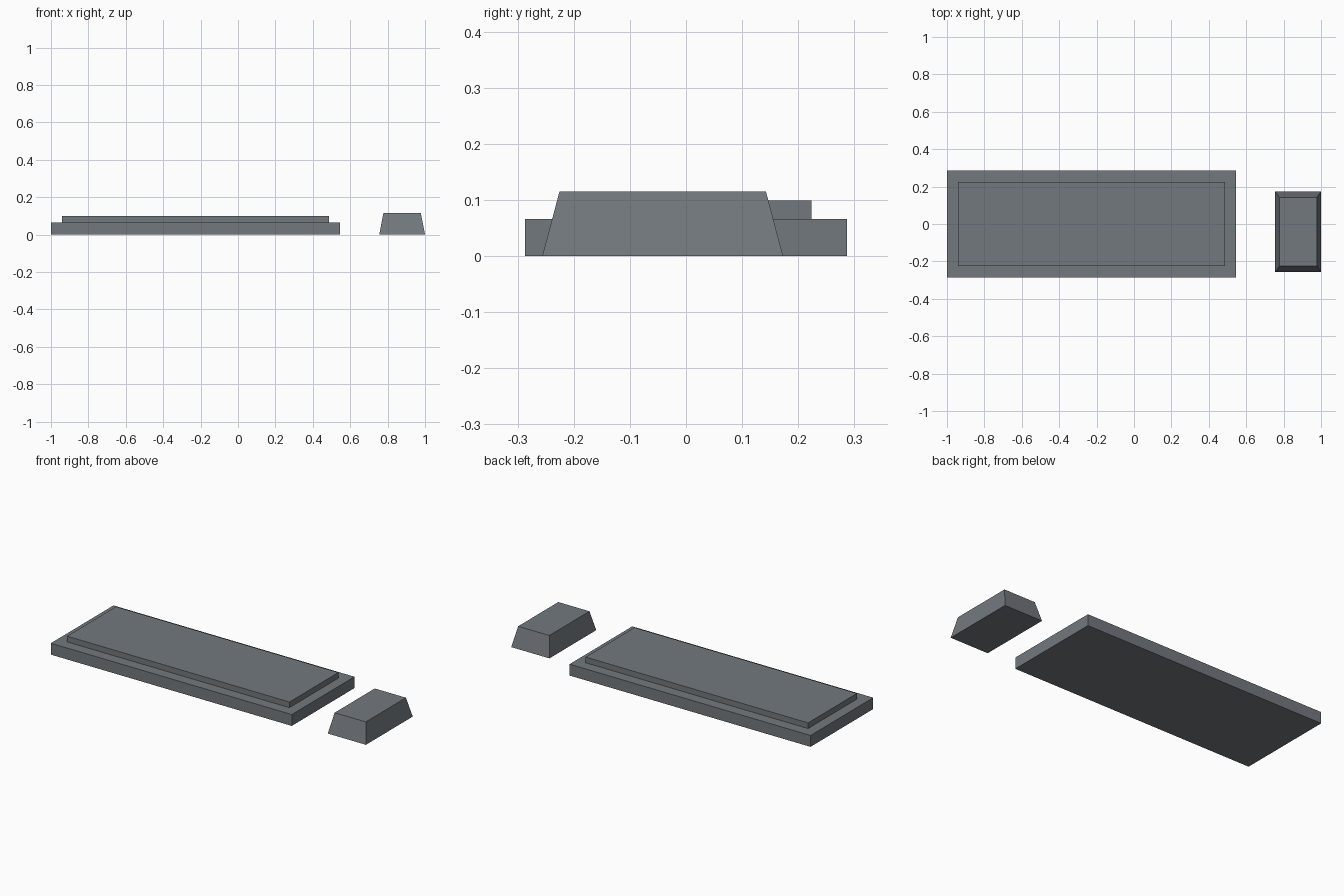
import bpy
import bmesh

cube = bpy.data.objects.get("Cube")
if cube:
    bpy.data.objects.remove(cube, do_unlink=True)

grey = bpy.data.materials.new("slate_grey")
grey.use_nodes = True
colour = (0.17, 0.19, 0.21, 1)
grey.diffuse_color = colour
grey.node_tree.nodes["Principled BSDF"].inputs["Base Color"].default_value = colour


def block(name, x, y, z, inset=0.0):
    """Box spanning the given ranges, its top drawn in by inset on every side."""
    bm = bmesh.new()
    bmesh.ops.create_cube(bm, size=1)
    for v in bm.verts:
        shrink = inset if v.co.z > 0 else 0
        for axis, (low, high) in enumerate((x, y)):
            v.co[axis] = high - shrink if v.co[axis] > 0 else low + shrink
        v.co.z = z[1] if v.co.z > 0 else z[0]
    mesh = bpy.data.meshes.new(name)
    bm.to_mesh(mesh)
    bm.free()
    mesh.materials.append(grey)
    obj = bpy.data.objects.new(name, mesh)
    bpy.context.collection.objects.link(obj)
    return obj


# Keyboard: wide base with a raised key area
block("keyboard_base", (-1, 0.546), (-0.287, 0.287), (0, 0.066))
block("keyboard_key_area", (-0.94, 0.487), (-0.224, 0.224), (0.066, 0.099))

# Mouse: tapered block beside the keyboard
block("mouse_body", (0.755, 1), (-0.256, 0.173), (0, 0.115), inset=0.03 * 0.75)
mouse = bpy.data.objects["mouse_body"]

# The mouse tapers a little more at its front and back ends
for v in mouse.data.vertices:
    if v.co.z > 0.1:
        v.co.y += 0.008 if v.co.y < 0 else -0.008
